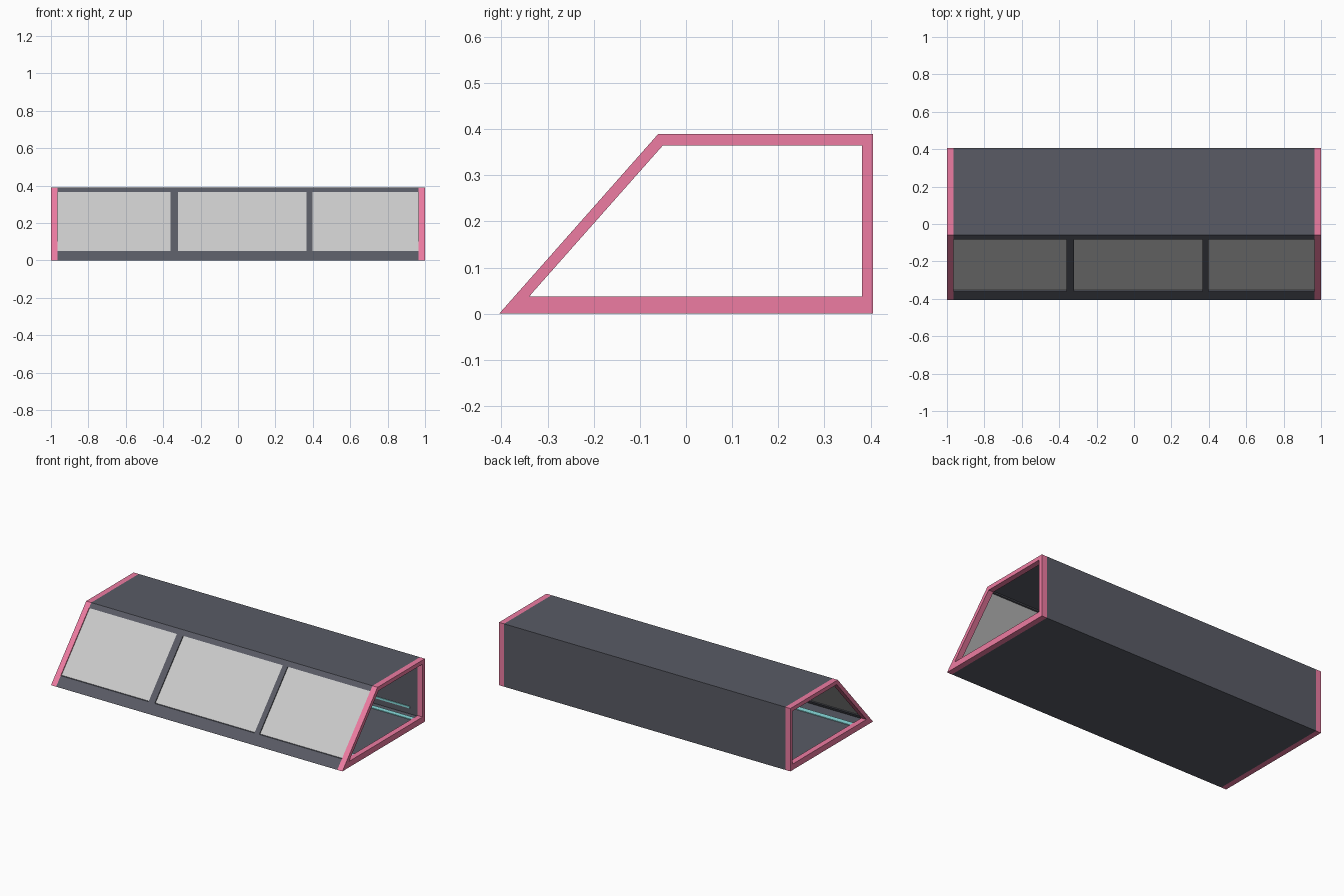
import bpy, bmesh

if "Cube" in bpy.data.objects:
    bpy.data.objects.remove(bpy.data.objects["Cube"])

def material(name, rgb):
    m = bpy.data.materials.new(name)
    m.diffuse_color = (*rgb, 1)
    m.use_nodes = True
    m.node_tree.nodes["Principled BSDF"].inputs["Base Color"].default_value = m.diffuse_color
    return m

PINK = material("pink", (0.85, 0.2, 0.36))
SLATE = material("slate", (0.1, 0.105, 0.13))
TEAL = material("teal", (0.25, 0.72, 0.72))

def finish(name, bm, mat):
    bmesh.ops.recalc_face_normals(bm, faces=bm.faces)
    me = bpy.data.meshes.new(name)
    bm.to_mesh(me)
    bm.free()
    if mat:
        me.materials.append(mat)
    ob = bpy.data.objects.new(name, me)
    bpy.context.collection.objects.link(ob)
    return ob

def extrude_x(bm, faces, length):
    geo = bmesh.ops.extrude_face_region(bm, geom=faces)["geom"]
    verts = [v for v in geo if isinstance(v, bmesh.types.BMVert)]
    bmesh.ops.translate(bm, verts=verts, vec=(length, 0, 0))

def prism(name, profile, x0, x1, mat=None):
    """Extrude a closed (y, z) profile along x."""
    bm = bmesh.new()
    f = bm.faces.new([bm.verts.new((x0, y, z)) for y, z in profile])
    extrude_x(bm, [f], x1 - x0)
    return finish(name, bm, mat)

def ring(name, outer, inner, x0, x1, mat=None):
    """Extrude the band between two matching (y, z) loops along x."""
    bm = bmesh.new()
    o = [bm.verts.new((x0, y, z)) for y, z in outer]
    i = [bm.verts.new((x0, y, z)) for y, z in inner]
    n = len(o)
    faces = [bm.faces.new((o[k], o[(k + 1) % n], i[(k + 1) % n], i[k])) for k in range(n)]
    extrude_x(bm, faces, x1 - x0)
    return finish(name, bm, mat)

def box(name, x0, x1, y0, y1, z0, z1, mat=None):
    return prism(name, [(y0, z0), (y1, z0), (y1, z1), (y0, z1)], x0, x1, mat)

XB = 0.965  # inner face of the end frames

# End frames
outer = [(-0.405, 0), (0.405, 0), (0.405, 0.39), (-0.06, 0.39), (-0.36, 0.051)]
inner = [(-0.34, 0.037), (0.382, 0.037), (0.382, 0.365), (-0.05, 0.365), (-0.329, 0.05)]
ring("end_frame_left", outer, inner, -1, -XB, PINK)
ring("end_frame_right", outer, inner, XB, 1, PINK)

# Floor, back, roof and the two front rails as one shell
shell = [(-0.36, 0.051), (-0.405, 0), (0.405, 0), (0.405, 0.39), (-0.06, 0.39),
         (-0.082, 0.365), (-0.055, 0.365), (-0.05, 0.37), (0.387, 0.37),
         (0.387, 0.03), (-0.347, 0.03), (-0.334, 0.051)]
prism("shell", shell, -XB, XB, SLATE)

# Sloping dividers and window panes between them
def slope(front, back):
    return [(-0.36 + front, 0.051), (-0.36 + back, 0.051),
            (-0.082 + back, 0.365), (-0.082 + front, 0.365)]

dividers = [(-0.362, -0.32), (0.365, 0.398)]
for k, (a, b) in enumerate(dividers):
    prism(f"divider_{k + 1}", slope(0, 0.026), a, b, SLATE)
edges = [-XB, *dividers[0], *dividers[1], XB]
for k in range(3):
    prism(f"window_pane_{k + 1}", slope(0.008, 0.016), edges[2 * k], edges[2 * k + 1])

# Inside strips on the floor and back wall
box("floor_strip_back", -XB, XB, 0.325, 0.355, 0.028, 0.034, TEAL)
box("floor_strip_front", -XB, XB, -0.27, -0.235, 0.028, 0.034, TEAL)
box("wall_strip", -0.91, 0.91, 0.383, 0.389, 0.065, 0.077, TEAL)
